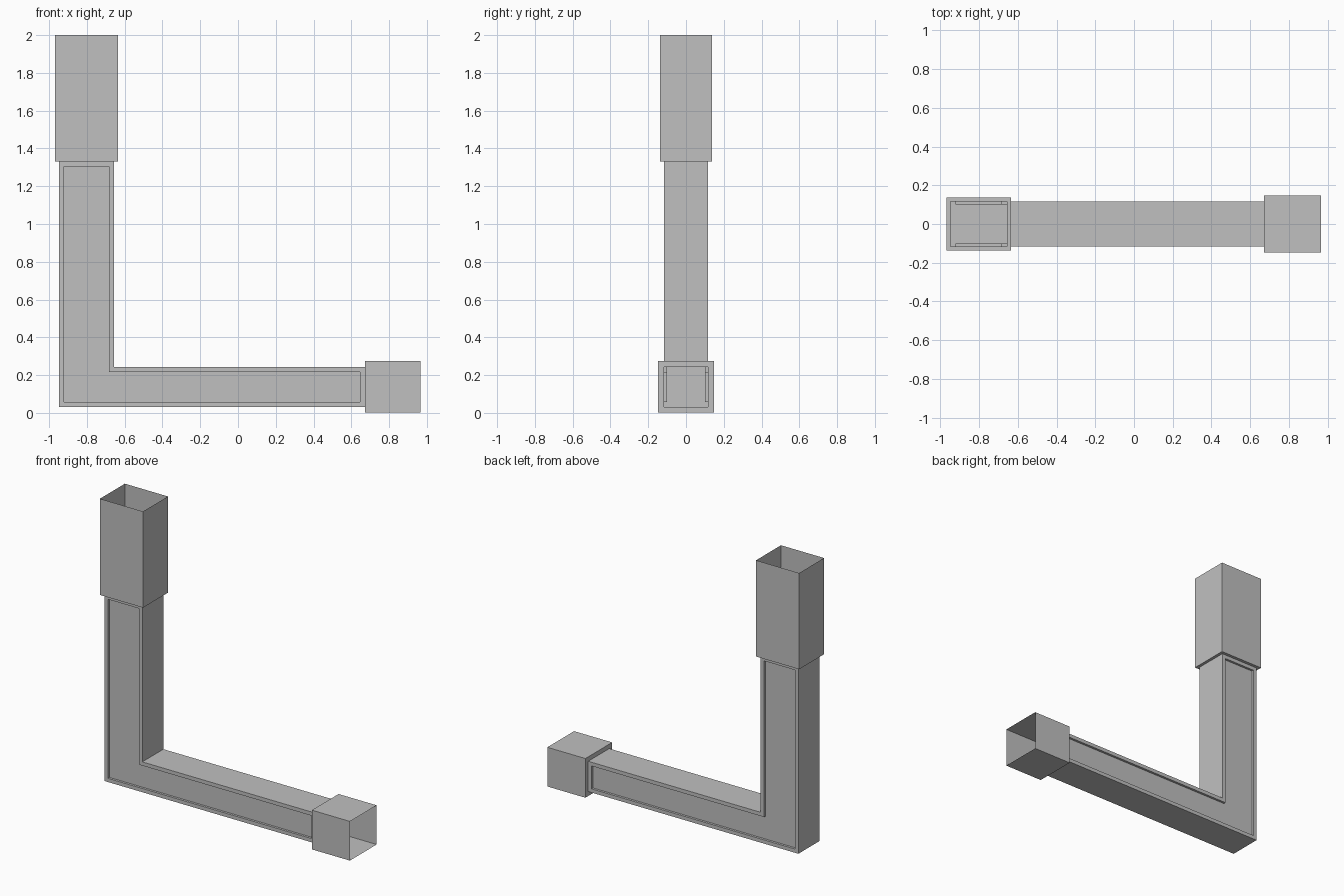
import bpy, bmesh
from mathutils import Vector

cube = bpy.data.objects.get("Cube")
if cube:
    bpy.data.objects.remove(cube, do_unlink=True)

grey = bpy.data.materials.new("plain grey")
grey.use_nodes = True
colour = (0.53, 0.53, 0.53, 1)
grey.diffuse_color = colour
grey.node_tree.nodes["Principled BSDF"].inputs["Base Color"].default_value = colour


def bridge(bm, a, b, skip=()):
    """Quads between two closed loops, leaving out the skipped edges."""
    n = len(a)
    for i in range(n):
        if i not in skip:
            j = (i + 1) % n
            bm.faces.new((a[i], a[j], b[j], b[i]))


def finish(bm, name):
    bmesh.ops.recalc_face_normals(bm, faces=bm.faces[:])
    mesh = bpy.data.meshes.new(name)
    bm.to_mesh(mesh)
    bm.free()
    mesh.materials.append(grey)
    obj = bpy.data.objects.new(name, mesh)
    bpy.context.collection.objects.link(obj)
    return obj


def elbow(left, right, bottom, inner, top, end):
    """Six-point L outline in x and z."""
    return [(left, bottom), (end, bottom), (end, inner),
            (right, inner), (right, top), (left, top)]


# Tube dimensions
LEFT, RIGHT, BOTTOM, INNER = -0.947, -0.656, 0.032, 0.243
TOP, END, HALF = 1.33, 0.672, 0.116
RIM, DEPTH = 0.026, 0.016

# L-shaped hollow tube with a sunken panel front and back
outline = elbow(LEFT, RIGHT, BOTTOM, INNER, TOP, END)
panel = elbow(LEFT + RIM, RIGHT - RIM, BOTTOM + RIM, INNER - RIM, TOP - RIM, END - RIM)
bm = bmesh.new()
edges = []
for side in (-1, 1):
    def loop(points, y):
        return [bm.verts.new((x, side * y, z)) for x, z in points]
    outer, lip, sunk = loop(outline, HALF), loop(panel, HALF), loop(panel, HALF - DEPTH)
    bridge(bm, outer, lip)
    bridge(bm, lip, sunk)
    bm.faces.new(sunk)
    edges.append(outer)
bridge(bm, edges[0], edges[1], skip=(1, 4))  # both tube ends stay open
finish(bm, "elbow_tube")


def sleeve(name, centre, axis, length, u, v, tube_half, sleeve_half):
    """Open thin-walled socket with a shoulder that meets the tube."""
    bm = bmesh.new()
    corners = ((-1, -1), (1, -1), (1, 1), (-1, 1))

    def ring(half, along):
        return [bm.verts.new(centre + axis * along + u * (a * half[0]) + v * (b * half[1]))
                for a, b in corners]
    base = ring(sleeve_half, 0)
    bridge(bm, ring(tube_half, 0), base)
    bridge(bm, base, ring(sleeve_half, length))
    finish(bm, name)


X, Y, Z = Vector((1, 0, 0)), Vector((0, 1, 0)), Vector((0, 0, 1))

# Tall socket on the upright leg
sleeve("upright_sleeve", Vector(((LEFT + RIGHT) / 2, 0, TOP)), Z, 2 - TOP, X, Y,
       ((RIGHT - LEFT) / 2, HALF), (0.166, 0.137))
# Short socket on the horizontal leg
sleeve("arm_sleeve", Vector((END, 0, (BOTTOM + INNER) / 2)), X, 0.965 - END, Y, Z,
       (HALF, (INNER - BOTTOM) / 2), (0.147, 0.1365))
